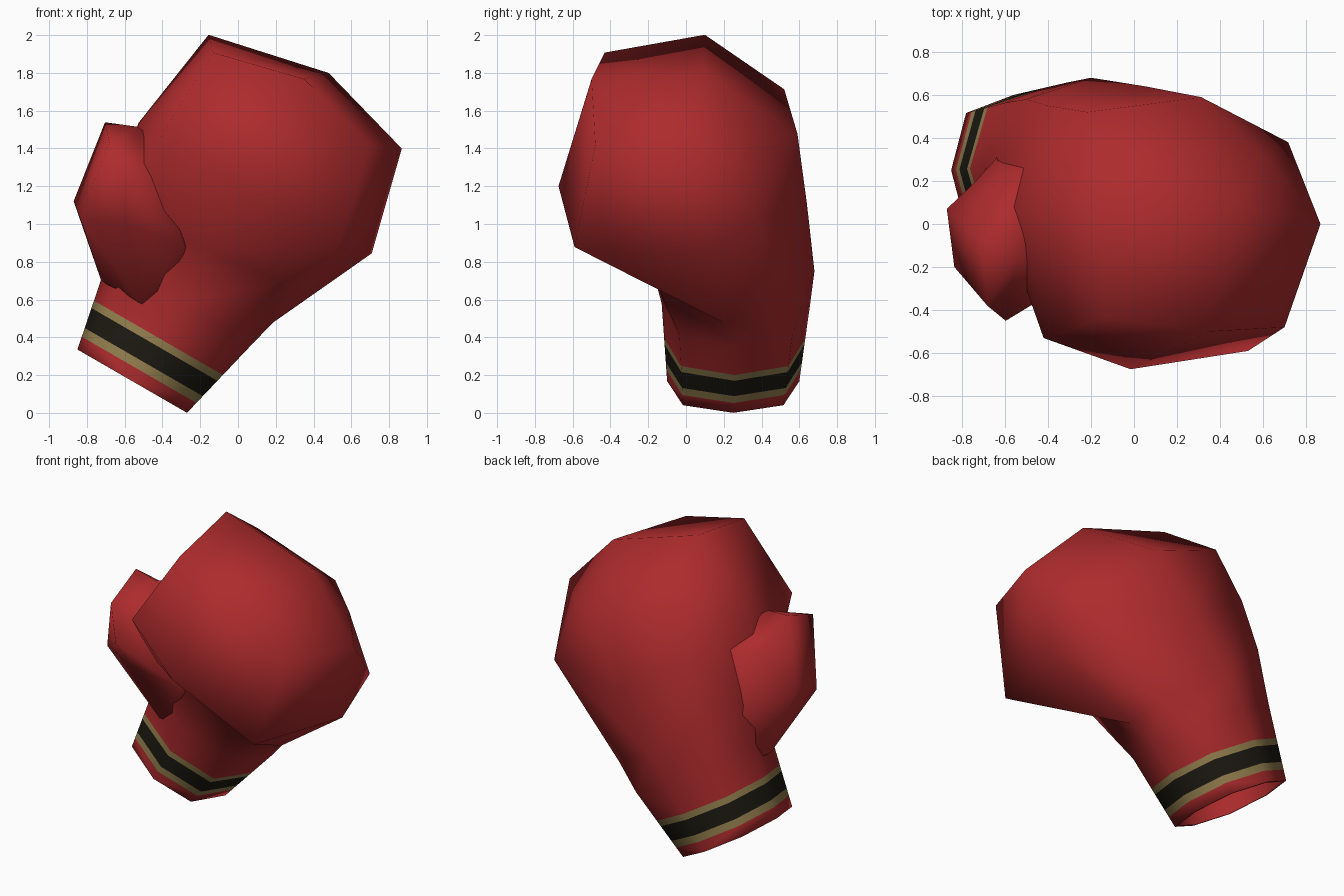
import bpy, bmesh, math
from mathutils import Vector

if "Cube" in bpy.data.objects:
    bpy.data.objects.remove(bpy.data.objects["Cube"])

# Glove frame: wrist axis leans 30 degrees toward +x, starting at the cuff opening
ORIGIN = Vector((-0.56, 0.0, 0.168))
S, C = math.sin(math.radians(30)), math.cos(math.radians(30))


def place(u, y, w):
    return ORIGIN + Vector((u * C + w * S, y, -u * S + w * C))


def material(name, rgb):
    m = bpy.data.materials.new(name)
    m.diffuse_color = (*rgb, 1)
    m.use_nodes = True
    m.node_tree.nodes["Principled BSDF"].inputs["Base Color"].default_value = m.diffuse_color
    return m


RED = material("red leather", (0.42, 0.024, 0.026))
GOLD = material("gold trim", (0.30, 0.215, 0.078))
BLACK = material("black band", (0.012, 0.010, 0.006))


def octagon(w, u0, u1, y0, y1, k):
    """Eight-sided ring; k sets how square the corners are."""
    cu, cy, ru, ry = (u0 + u1) / 2, (y0 + y1) / 2, (u1 - u0) / 2, (y1 - y0) / 2
    signs = [(1, 0), (k, k), (0, 1), (-k, k), (-1, 0), (-k, -k), (0, -1), (k, -k)]
    return [(cu + ru * a, cy + ry * b, w) for a, b in signs]


def loft(name, rings, start, tip, bands=()):
    """Skin rings into a closed form; bands maps ring gaps to material slots."""
    bm = bmesh.new()
    loops = [[bm.verts.new(place(*p)) for p in r] for r in rings]
    bands = dict(bands)
    for i, (a, b) in enumerate(zip(loops, loops[1:])):
        mid = sum((v.co for v in a + b), Vector()) / 16
        for j in range(8):
            n = (j + 1) % 8
            p, q, r, s = a[j], a[n], b[n], b[j]
            # split along the diagonal that bulges outward
            if ((p.co + r.co) / 2 - mid).length >= ((q.co + s.co) / 2 - mid).length:
                tris = ((p, q, r), (p, r, s))
            else:
                tris = ((p, q, s), (q, r, s))
            for t in tris:
                bm.faces.new(t).material_index = bands.get(i, 0)
    for loop, apex in ((loops[0], start), (loops[-1], tip)):
        v = bm.verts.new(place(*apex))
        for j in range(8):
            bm.faces.new((loop[j], loop[(j + 1) % 8], v))
    bmesh.ops.recalc_face_normals(bm, faces=bm.faces)
    me = bpy.data.meshes.new(name)
    bm.to_mesh(me)
    bm.free()
    for m in (RED, GOLD, BLACK):
        me.materials.append(m)
    ob = bpy.data.objects.new(name, me)
    bpy.context.collection.objects.link(ob)
    bpy.ops.object.select_all(action='DESELECT')
    ob.select_set(True)
    bpy.context.view_layer.objects.active = ob
    bpy.ops.object.shade_smooth_by_angle(angle=math.radians(80))
    return ob


# Cuff rings, widening gently from the opening
def cuff(w, inset=0.0):
    g = w / 0.5
    return octagon(w, -0.335 - 0.1 * g + inset, 0.335 + 0.12 * g - inset,
                   -0.1 - 0.03 * g + inset, 0.6 + 0.06 * g - inset, 0.76)


# Cross-sections (across, depth, along): wrist, widest fist ring, knuckle ring
wrist = [(0.49, 0.20, 0.64), (0.46, 0.46, 0.68), (0.02, 0.68, 0.685),
         (-0.41, 0.58, 0.83), (-0.54, 0.20, 0.70), (-0.40, -0.15, 0.75),
         (0.0, -0.18, 0.80), (0.40, -0.16, 0.84)]
fist_middle = [(0.76, 0.10, 1.22), (0.672, 0.38, 1.39), (0.06, 0.64, 1.12),
               (-0.48, 0.55, 1.15), (-0.655, 0.05, 1.20), (-0.517, -0.53, 1.175),
               (-0.045, -0.675, 1.166), (0.589, -0.59, 1.16)]
fist_top = [(0.62, 0.0, 1.78), (0.37, 0.32, 1.69), (0.10, 0.59, 1.57),
            (-0.475, 0.52, 1.51), (-0.567, 0.10, 1.79), (-0.50, -0.43, 1.72),
            (-0.012, -0.50, 1.84), (0.465, -0.48, 1.714)]

# Glove body: hollow cuff lining, striped cuff, then the padded fist
body = [cuff(0.30, 0.02), cuff(0.0, 0.015)]
body += [cuff(w) for w in (0.0, 0.07, 0.118, 0.227, 0.268, 0.48)]
body += [wrist, fist_middle, fist_top]
loft("glove_body", body, (0, 0.25, 0.30), (0.085, 0.09, 1.933),
     {3: 1, 4: 2, 5: 1})

# Thumb growing out of the wrist and the side of the fist
thumb_base = octagon(0.38, -0.41, 0.05, -0.09, 0.36, 0.60)
thumb_middle = [(0.0, 0.10, 0.70), (-0.20, 0.30, 0.66), (-0.45, 0.34, 0.68),
                (-0.60, 0.20, 0.69), (-0.745, 0.07, 0.67), (-0.67, -0.20, 0.61),
                (-0.44, -0.29, 0.70), (-0.12, -0.20, 0.76)]
thumb_top = [(-0.42, 0.0, 1.17), (-0.45, 0.25, 1.14), (-0.52, 0.30, 1.12),
             (-0.69, 0.16, 0.98), (-0.81, -0.08, 1.115), (-0.735, -0.38, 1.03),
             (-0.55, -0.45, 0.88), (-0.42, -0.33, 1.05)]
loft("thumb", [thumb_base, thumb_middle, thumb_top],
     (-0.2, 0.15, 0.36), (-0.65, -0.11, 1.18))
